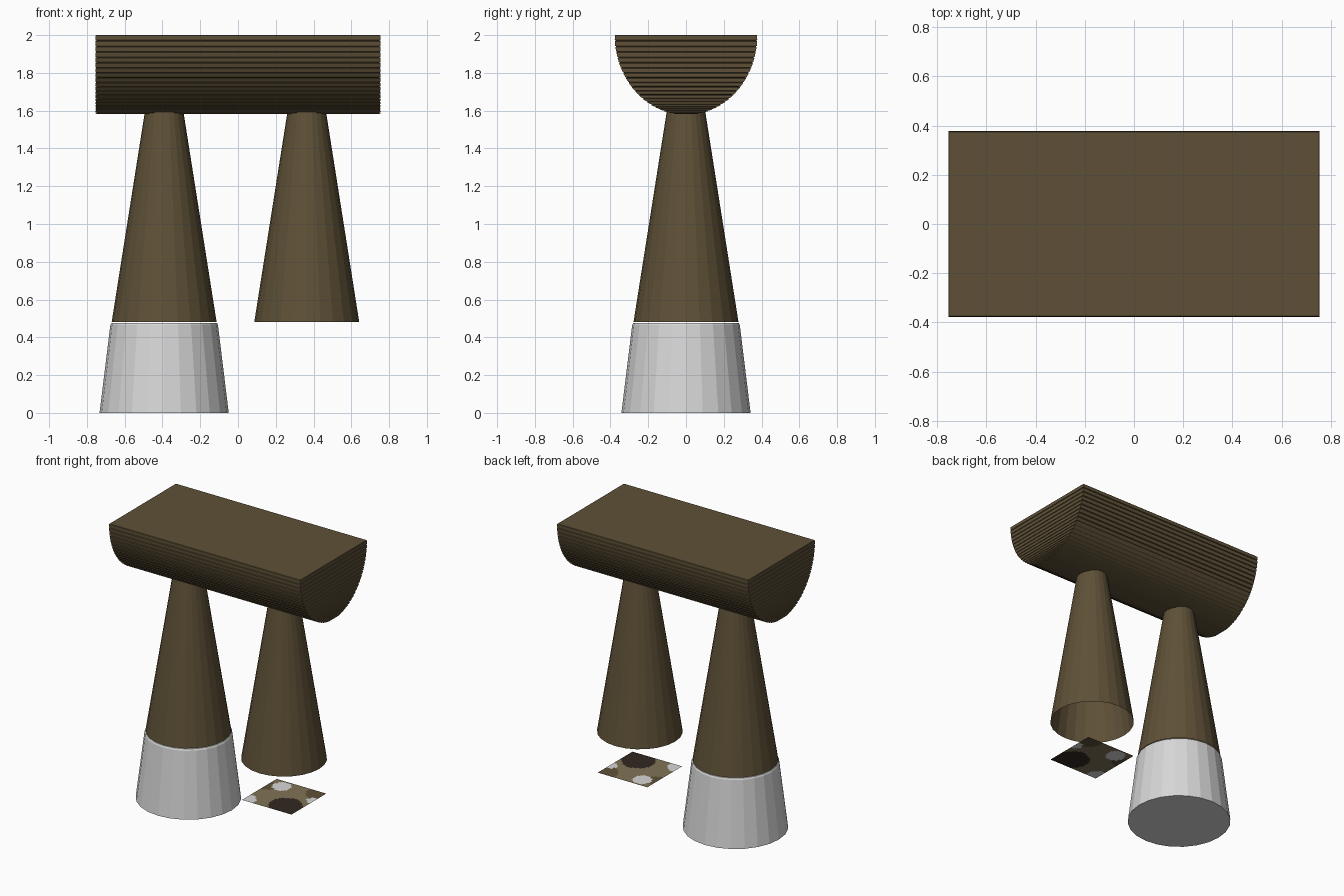
import bpy, bmesh, math

if "Cube" in bpy.data.objects:
    bpy.data.objects.remove(bpy.data.objects["Cube"])


def material(name, rgb):
    m = bpy.data.materials.new(name)
    m.diffuse_color = (*rgb, 1)
    m.use_nodes = True
    m.node_tree.nodes["Principled BSDF"].inputs["Base Color"].default_value = m.diffuse_color
    return m


BROWN = material("bark brown", (0.112, 0.081, 0.038))
WHITE = material("pale grey", (0.68, 0.68, 0.68))
TAN = material("tan", (0.22, 0.17, 0.09))
DARK = material("dark brown", (0.032, 0.021, 0.014))


def finish(name, bm, mats, loc=(0, 0, 0), fix=True):
    if fix:
        bmesh.ops.recalc_face_normals(bm, faces=bm.faces[:])
    me = bpy.data.meshes.new(name)
    bm.to_mesh(me)
    bm.free()
    for m in mats:
        me.materials.append(m)
    ob = bpy.data.objects.new(name, me)
    ob.location = loc
    bpy.context.collection.objects.link(ob)
    return ob


def loft(bm, rings, cap_first=True, cap_last=True):
    """Join equal-length rings of points with quads."""
    vs = [[bm.verts.new(p) for p in r] for r in rings]
    n = len(vs[0])
    for a, b in zip(vs, vs[1:]):
        for i in range(n):
            j = (i + 1) % n
            bm.faces.new((a[i], a[j], b[j], b[i]))
    if cap_first:
        bm.faces.new(vs[0][::-1])
    if cap_last:
        bm.faces.new(vs[-1])


def circle(r, z, n=24):
    return [(r * math.cos(2 * math.pi * i / n), r * math.sin(2 * math.pi * i / n), z)
            for i in range(n)]


def rect(hx, hy, z):
    return [(-hx, -hy, z), (hx, -hy, z), (hx, hy, z), (-hx, hy, z)]


# half-log seat: thin layers following a half round, with a shallow notch between layers
def half_width(z):
    return 0.378 * math.sqrt(max(0.0, 1 - ((2.0 - z) / 0.422) ** 2))


LAYERS = 22
levels = [2.0 - 0.418 * math.sin(math.pi / 2 * (0.25 * t + 0.75 * t ** 1.0))
          for t in (i / LAYERS for i in range(LAYERS, -1, -1))]
rings = []
for lo, hi in zip(levels, levels[1:]):
    notch = min(0.003, (hi - lo) * 0.25)
    rings.append(rect(0.749, half_width(lo) - 0.006, lo))
    rings.append(rect(0.755, half_width(lo + notch), lo + notch))
    rings.append(rect(0.755, half_width(hi) - 0.001, hi - notch))
rings.append(rect(0.752, 0.374, 2.0))
bm = bmesh.new()
loft(bm, rings)
finish("half_log_seat", bm, [BROWN])

# tapered legs, open at the bottom
for name, x in (("left_leg", -0.391), ("right_leg", 0.364)):
    bm = bmesh.new()
    loft(bm, [circle(0.278, 0.48), circle(0.098, 1.62)], cap_first=False)
    finish(name, bm, [BROWN], (x, 0, 0))

# pale foot under the left leg
bm = bmesh.new()
loft(bm, [circle(0.342, 0.0), circle(0.285, 0.465), circle(0.279, 0.476)])
finish("left_foot", bm, [WHITE], (-0.391, 0, 0))

# small patterned square floating under the right leg
bm = bmesh.new()
bmesh.ops.create_grid(bm, x_segments=28, y_segments=28, size=0.196)
# (x, y, radius, material index), first match wins
BLOBS = ((-0.10, 0.12, 0.065, 1), (-0.19, -0.17, 0.075, 1), (0.19, 0.06, 0.045, 1),
         (0.08, -0.10, 0.11, 3), (0.17, -0.17, 0.11, 3),
         (0.17, 0.17, 0.10, 0), (-0.18, 0.08, 0.06, 0))
for f in bm.faces:
    c = f.calc_center_median()
    f.material_index = next((m for x, y, r, m in BLOBS
                             if math.hypot(c.x - x, c.y - y) < r), 2)
finish("patterned_square", bm, [BROWN, WHITE, TAN, DARK], (0.364, 0, 0.207), fix=False)
